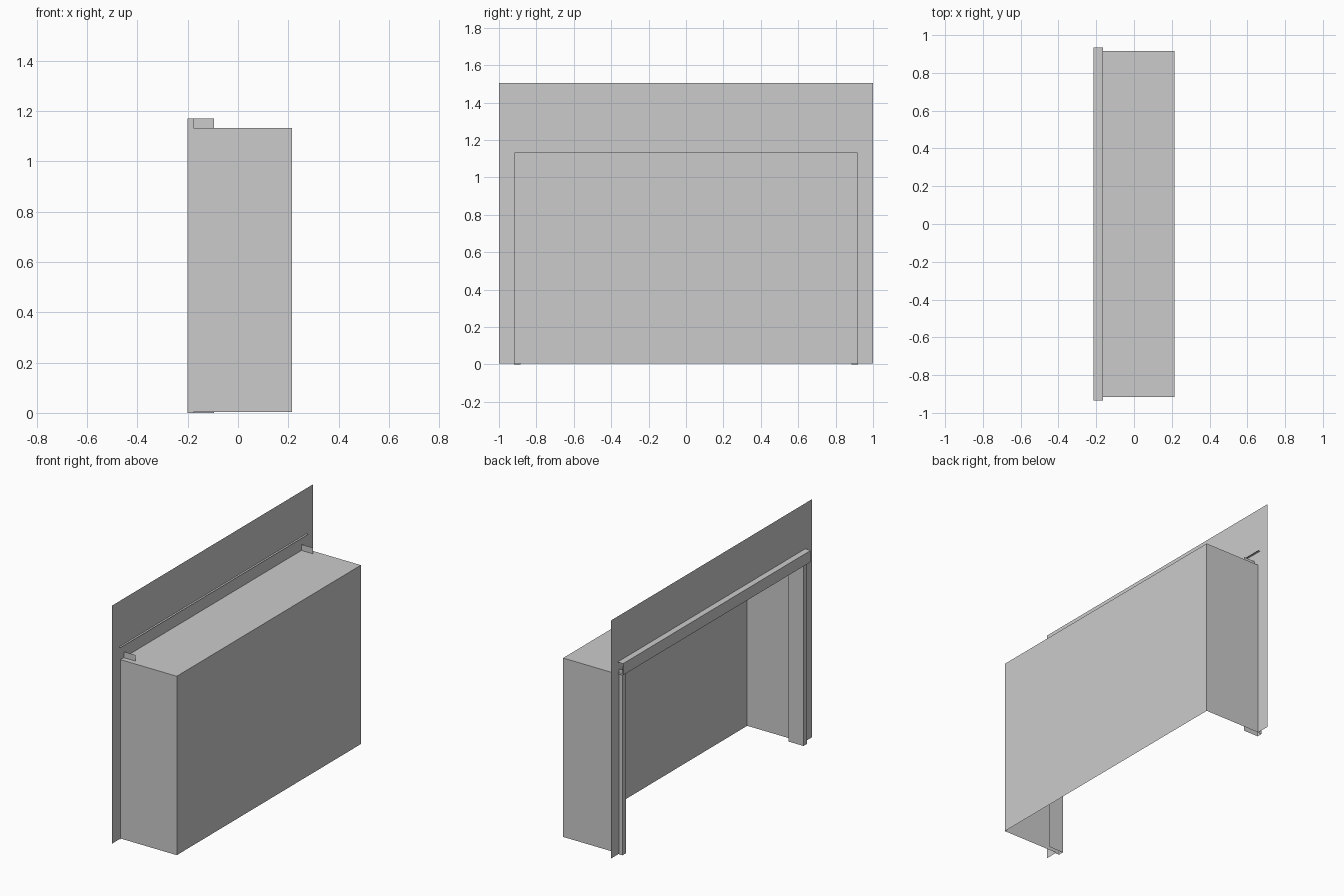
import bpy
import bmesh
from mathutils import Vector

cube = bpy.data.objects.get("Cube")
if cube:
    bpy.data.objects.remove(cube, do_unlink=True)

# One plain grey for everything
grey = bpy.data.materials.new("plain_grey")
grey.use_nodes = True
colour = (0.6, 0.6, 0.6, 1.0)
grey.diffuse_color = colour
grey.node_tree.nodes["Principled BSDF"].inputs["Base Color"].default_value = colour

# Main dimensions
WALL_X = -0.177
BACK_X = 0.215
BASE = 0.004
OPEN_Y, OPEN_Z = 0.917, 1.132
WALL_Y, WALL_Z = 1.0, 1.505


def finish(name, bm):
    mesh = bpy.data.meshes.new(name)
    bm.to_mesh(mesh)
    bm.free()
    mesh.materials.append(grey)
    obj = bpy.data.objects.new(name, mesh)
    bpy.context.collection.objects.link(obj)
    return obj


def extrude_profile(name, points, offset):
    """Sweep an open chain of points along offset into a thin sheet."""
    bm = bmesh.new()
    verts = [bm.verts.new(p) for p in points]
    edges = [bm.edges.new(pair) for pair in zip(verts, verts[1:])]
    new = bmesh.ops.extrude_edge_only(bm, edges=edges)["geom"]
    moved = [g for g in new if isinstance(g, bmesh.types.BMVert)]
    bmesh.ops.translate(bm, verts=moved, vec=Vector(offset))
    bmesh.ops.recalc_face_normals(bm, faces=bm.faces)
    return finish(name, bm)


# Wall sheet: two side strips and the panel over the opening
bm = bmesh.new()
outline = [(-WALL_Y, BASE), (-WALL_Y, WALL_Z), (WALL_Y, WALL_Z), (WALL_Y, BASE),
           (OPEN_Y, BASE), (OPEN_Y, OPEN_Z), (-OPEN_Y, OPEN_Z), (-OPEN_Y, BASE)]
bm.faces.new([bm.verts.new((WALL_X, y, z)) for y, z in outline])
finish("wall_sheet", bm)

# Recess box: open towards the wall opening and underneath
bm = bmesh.new()
bmesh.ops.create_cube(bm, size=1)
for v in bm.verts:
    v.co = (BACK_X if v.co.x > 0 else WALL_X,
            OPEN_Y if v.co.y > 0 else -OPEN_Y,
            OPEN_Z if v.co.z > 0 else BASE)
bm.normal_update()
open_faces = [f for f in bm.faces if f.normal.x < -0.5 or f.normal.z < -0.5]
bmesh.ops.delete(bm, geom=open_faces, context='FACES')
finish("recess_box", bm)

# Folded jamb trims on both sides of the opening
for side, s in (("left", 1), ("right", -1)):
    profile = [(-0.095, 0.885), (-0.2, 0.885), (-0.2, 0.92), (WALL_X, 0.92)]
    extrude_profile("jamb_" + side, [(x, s * y, 0) for x, y in profile], (0, 0, 1.17))

# Folded header trim over the opening
HEAD_Y = 0.935
profile = [(-0.164, 1.218), (-0.215, 1.218), (-0.215, 1.145), (WALL_X, 1.145)]
extrude_profile("header_trim", [(x, -HEAD_Y, z) for x, z in profile], (0, 2 * HEAD_Y, 0))
